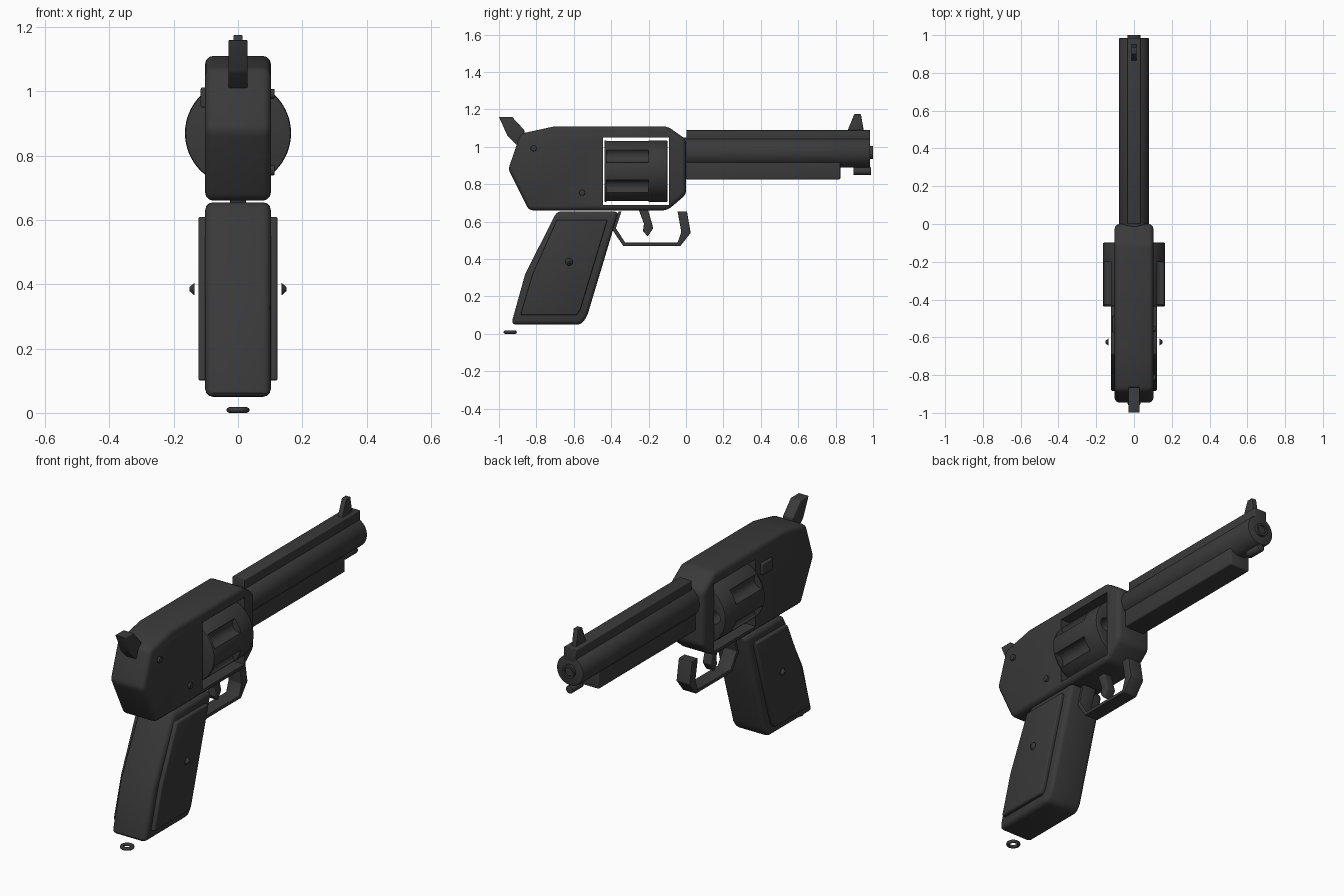
import bpy, bmesh, math
from mathutils import Matrix, Vector

if "Cube" in bpy.data.objects:
    bpy.data.objects.remove(bpy.data.objects["Cube"])


def material(name, colour):
    m = bpy.data.materials.new(name)
    m.use_nodes = True
    m.diffuse_color = colour
    bsdf = m.node_tree.nodes["Principled BSDF"]
    bsdf.inputs["Base Color"].default_value = colour
    return m


STEEL = material("gunmetal", (0.042, 0.042, 0.042, 1))
GRIP = material("grip black", (0.041, 0.041, 0.043, 1))


def finish(name, bm, mat=STEEL):
    bmesh.ops.recalc_face_normals(bm, faces=bm.faces[:])
    mesh = bpy.data.meshes.new(name)
    bm.to_mesh(mesh)
    bm.free()
    mesh.materials.append(mat)
    ob = bpy.data.objects.new(name, mesh)
    bpy.context.collection.objects.link(ob)
    return ob


def activate(ob):
    bpy.ops.object.select_all(action="DESELECT")
    ob.select_set(True)
    bpy.context.view_layer.objects.active = ob


def smooth(ob, degrees=35):
    activate(ob)
    bpy.ops.object.shade_smooth_by_angle(angle=math.radians(degrees))


def bevel(ob, width, segments=3):
    mod = ob.modifiers.new("bevel", "BEVEL")
    mod.width, mod.segments = width, segments
    mod.limit_method, mod.angle_limit = "ANGLE", math.radians(20)
    activate(ob)
    bpy.ops.object.modifier_apply(modifier=mod.name)


def prism(name, outline, x0, x1, round_edge=0, mat=STEEL):
    """Side outline given as (y, z), extruded across x."""
    bm = bmesh.new()
    face = bm.faces.new([bm.verts.new((x0, y, z)) for y, z in outline])
    ext = bmesh.ops.extrude_face_region(bm, geom=[face])["geom"]
    verts = [g for g in ext if isinstance(g, bmesh.types.BMVert)]
    bmesh.ops.translate(bm, verts=verts, vec=(x1 - x0, 0, 0))
    ob = finish(name, bm, mat)
    if round_edge:
        bevel(ob, round_edge)
        smooth(ob)
    return ob


def box(name, x, y, z, round_edge=0):
    outline = [(y[0], z[0]), (y[1], z[0]), (y[1], z[1]), (y[0], z[1])]
    return prism(name, outline, x[0], x[1], round_edge)


def add_rod(bm, radius, start, end, sides=32):
    start, end = Vector(start), Vector(end)
    turn = (end - start).to_track_quat("Z", "Y").to_matrix().to_4x4()
    place = Matrix.Translation((start + end) / 2) @ turn
    bmesh.ops.create_cone(bm, cap_ends=True, segments=sides, radius1=radius,
                          radius2=radius, depth=(end - start).length, matrix=place)


def rod(name, radius, start, end, sides=32, round_edge=0):
    bm = bmesh.new()
    add_rod(bm, radius, start, end, sides)
    ob = finish(name, bm)
    if round_edge:
        mod = ob.modifiers.new("bevel", "BEVEL")
        mod.width, mod.segments = round_edge, 2
        mod.limit_method, mod.angle_limit = "ANGLE", math.radians(60)
        activate(ob)
        bpy.ops.object.modifier_apply(modifier=mod.name)
    smooth(ob)
    return ob


def cut(ob, cutter):
    mod = ob.modifiers.new("cut", "BOOLEAN")
    mod.operation, mod.solver, mod.object = "DIFFERENCE", "EXACT", cutter
    activate(ob)
    bpy.ops.object.modifier_apply(modifier=mod.name)
    bpy.data.objects.remove(cutter)
    smooth(ob)


# Frame with the window for the drum
frame = prism("frame", [(-.95, .88), (-.885, 1.07), (-.70, 1.11), (-.10, 1.11), (0, 1.04),
                        (0, .745), (-.10, .66), (-.84, .66)], -.102, .102, .024)
cut(frame, box("window_cutter", (-.2, .2), (-.445, -.09), (.69, 1.05)))

# Drum with flutes and chambers
AXIS = .87
drum = rod("drum", .165, (0, -.437, AXIS), (0, -.098, AXIS), 64, .008)
bm = bmesh.new()
for i in range(6):
    a = math.radians(30 + 60 * i)
    x, z = .17 * math.cos(a), AXIS + .17 * math.sin(a)
    add_rod(bm, .04, (x, -.425, z), (x, -.2, z), 24)
    a += math.radians(30)
    x, z = .1 * math.cos(a), AXIS + .1 * math.sin(a)
    add_rod(bm, .035, (x, -.3, z), (x, -.05, z), 24)
cut(drum, finish("drum_cutter", bm))

# Grip, side panels and panel screws
prism("grip", [(-.69, .655), (-.86, .32), (-.935, .05), (-.56, .05), (-.53, .09),
               (-.36, .655)], -.102, .102, .024, GRIP)
panel = [(-.69, .61), (-.82, .32), (-.885, .10), (-.585, .10), (-.565, .13), (-.42, .61)]
for side, s in (("left", 1), ("right", -1)):
    prism(side + "_grip_panel", panel, s * .09, s * .123, .008, GRIP)
    bm = bmesh.new()
    bmesh.ops.create_cone(bm, cap_ends=True, segments=20, radius1=.02, radius2=.006, depth=.016,
                          matrix=Matrix.Translation((s * .143, -.625, .385))
                          @ Matrix.Rotation(s * math.pi / 2, 4, "Y"))
    smooth(finish(side + "_grip_screw", bm))

# Barrel group
rod("barrel", .08, (0, -.02, .97), (0, .985, .97), 48, .008)
box("top_rib", (-.037, .037), (.002, .985), (1.02, 1.09), .004)
box("under_lug", (-.06, .06), (0, .825), (.825, .93), .008)
crown = rod("muzzle_crown", .035, (0, .97, .97), (0, 1, .97), 32)
cut(crown, rod("bore_cutter", .024, (0, .99, .97), (0, 1.05, .97)))
rod("ejector_rod", .021, (0, .895, .87), (0, .99, .87), 24, .004)
prism("front_sight", [(.865, 1.08), (.865, 1.09), (.90, 1.175), (.935, 1.175),
                      (.95, 1.09), (.95, 1.08)], -.014, .014, .003)

# Hammer and trigger
prism("hammer", [(-1, 1.16), (-.93, 1.16), (-.865, 1.09), (-.86, 1.0), (-.895, 1.0),
                 (-.955, 1.06)], -.03, .03, .004)
prism("trigger", [(-.255, .67), (-.205, .67), (-.175, .565), (-.205, .52),
                  (-.23, .55), (-.225, .59)], -.025, .025, .004)

# Trigger guard, an open band
prism("trigger_guard", [(-.045, .655), (.005, .655), (.025, .54), (-.03, .47), (-.335, .47),
                        (-.40, .565), (-.36, .655), (-.345, .655), (-.375, .565), (-.325, .488),
                        (-.045, .488), (-.025, .545)], -.04, .04, .003)

# Frame pins, release latch and lanyard ring
for name, y, z in (("upper_pin", -.815, .992), ("lower_pin", -.555, .755)):
    rod(name, .016, (.09, y, z), (.114, y, z), 20, .004)
box("release_latch", (-.116, -.09), (-.575, -.485), (.95, 1.012), .005)
bpy.ops.mesh.primitive_torus_add(location=(0, -.94, .009), major_radius=.027, minor_radius=.009,
                                 major_segments=24, minor_segments=8)
ring = bpy.context.object
ring.name = "lanyard_ring"
ring.data.materials.append(STEEL)
smooth(ring, 60)
